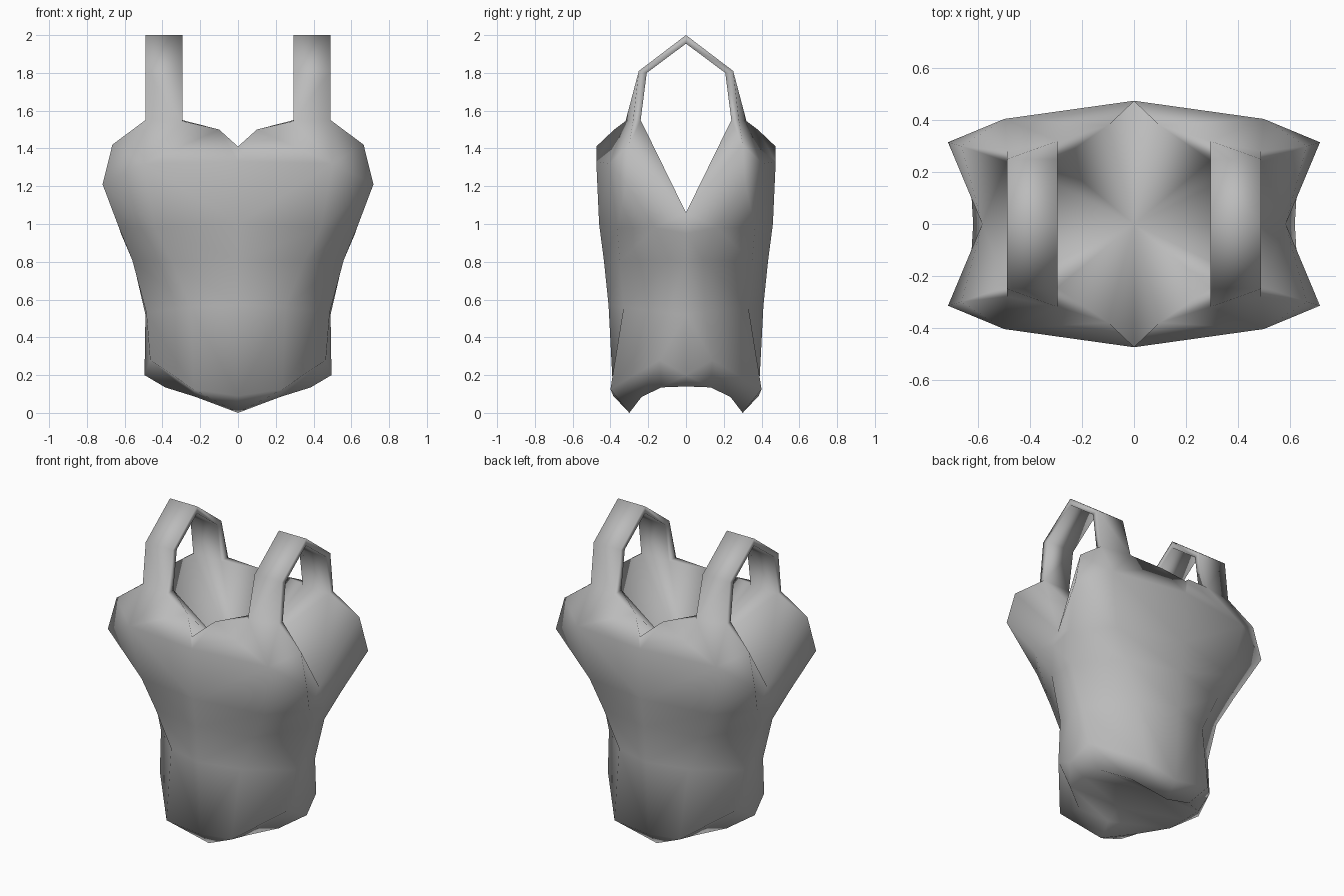
import bpy, bmesh

cube = bpy.data.objects.get("Cube")
if cube:
    bpy.data.objects.remove(cube)

cloth = bpy.data.materials.new("grey_cloth")
cloth.use_nodes = True
GREY = (0.5, 0.5, 0.5, 1)
cloth.diffuse_color = GREY
cloth.node_tree.nodes["Principled BSDF"].inputs["Base Color"].default_value = GREY

# The garment is modelled as one quarter and mirrored sideways and front to back
bm = bmesh.new()


def points(*coords):
    """Vertices from (x, depth towards the front, z)."""
    return [bm.verts.new((x, -y, z)) for x, y, z in coords]


def strip(low, high):
    for j in range(len(low) - 1):
        bm.faces.new((low[j], low[j + 1], high[j + 1], high[j]))


def fan(ring, centre):
    for a, b in zip(ring, ring[1:]):
        bm.faces.new((a, b, centre))


# Body rings: front centre, front panel edge, side panel edge, side centre
hem = points((0, .3, 0), (.225, .235, .085), (.385, .13, .135), (.39, 0, .14))
base = points((0, .385, .09), (.235, .4, .125), (.465, .14, .28), (.495, 0, .2))
waist = points((0, .41, .57), (.25, .33, .56), (.485, .1, .53), (.49, 0, .52))
ribs = points((0, .435, .81), (.35, .35, .8), (.56, .09, .81), (.555, 0, .8))
chest = points((0, .46, 1), (.44, .365, .98), (.63, .165, .98), (.62, 0, .95))
bust = points((0, .475, 1.33), (.5, .405, 1.32), (.717, .315, 1.21), (.585, 0, 1.06))
rings = [hem, base, waist, ribs, chest, bust]
for low, high in zip(rings, rings[1:]):
    strip(low, high)

# Neckline and shoulder point above the bust
neck = points((0, .475, 1.41), (.1, .38, 1.5), (.295, .32, 1.545),
              (.49, .28, 1.55), (.665, .3, 1.42))
armhole = bust[3]
bm.faces.new((bust[0], bust[1], neck[1], neck[0]))
fan(neck[1:][::-1], bust[1])
bm.faces.new((bust[1], bust[2], neck[4]))
bm.faces.new((bust[2], armhole, neck[4]))

# Inner sheet dipping from the neckline to the line between the armholes
root = points((.295, .245, 1.55), (.49, .24, 1.55))
middle = points((0, 0, 1.06))[0]
fan([neck[0], neck[1], *root, armhole], middle)
bm.faces.new((neck[1], neck[2], root[0]))
bm.faces.new((neck[3], neck[4], root[1]))
bm.faces.new((neck[4], armhole, root[1]))

# Underside, filled straight across between the left and right hem
under = points((0, .235, .085), (0, .13, .135), (0, 0, .14))
bm.faces.new((hem[1], hem[0], under[0]))
strip(under, hem[1:])

# Shoulder straps: a thin arched band growing out of the neckline


def strap_section(outer, inner):
    return points(*[(x, y, z) for x, (y, z) in
                    ((.295, outer), (.49, outer), (.49, inner), (.295, inner))])


sections = [[neck[2], neck[3], root[1], root[0]],
            strap_section((.25, 1.81), (.208, 1.8)),
            strap_section((0, 2), (0, 1.955))]
for low, high in zip(sections, sections[1:]):
    strip(low + low[:1], high + high[:1])

mesh = bpy.data.meshes.new("strap_top")
bm.to_mesh(mesh)
bm.free()
mesh.materials.append(cloth)
mesh.shade_smooth()
garment = bpy.data.objects.new("strap_top", mesh)
bpy.context.collection.objects.link(garment)
mirror = garment.modifiers.new("mirror", 'MIRROR')
mirror.use_axis = (True, True, False)
mirror.merge_threshold = 0.002
